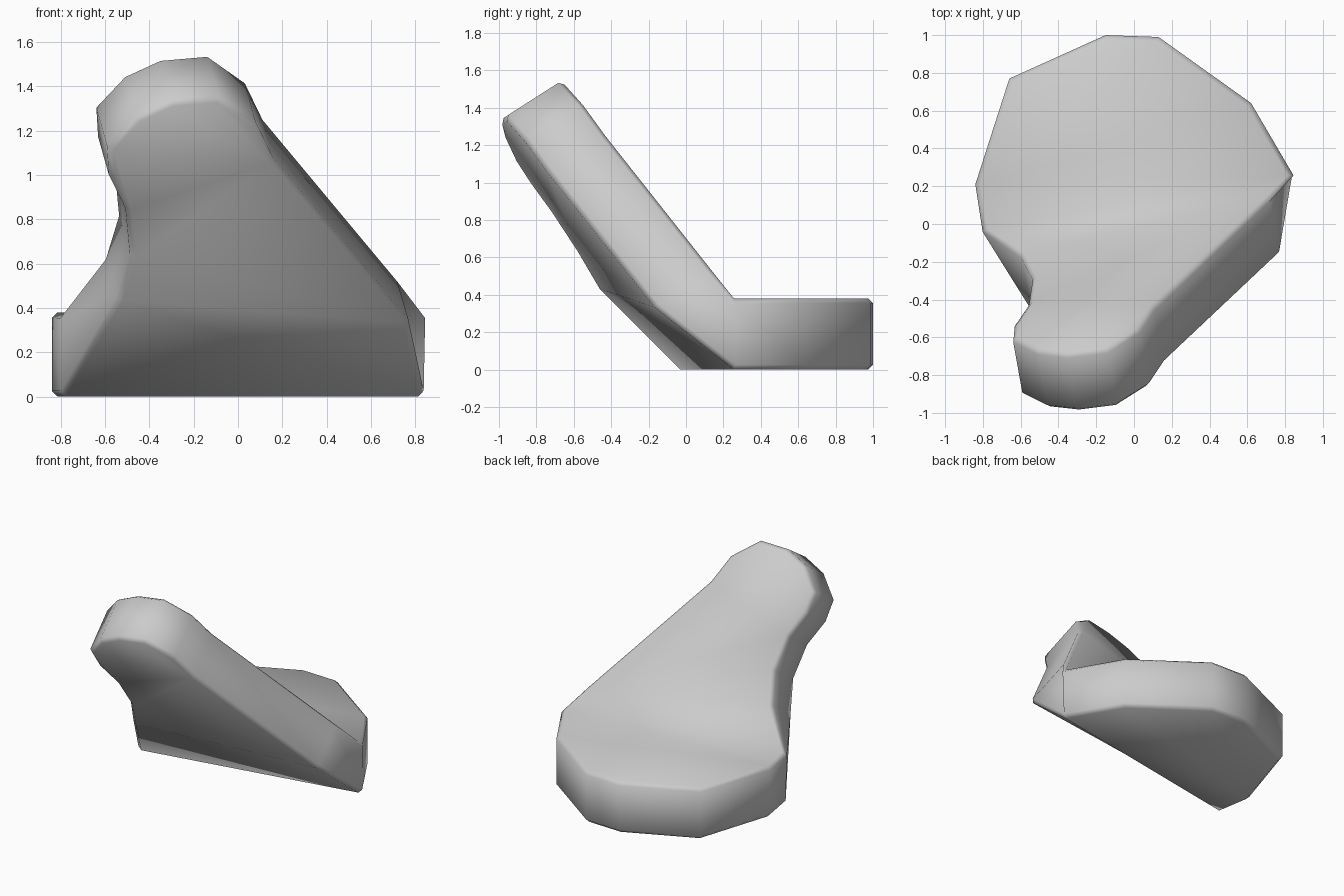
import bpy, bmesh
from mathutils import Vector

if "Cube" in bpy.data.objects:
    bpy.data.objects.remove(bpy.data.objects["Cube"])

# Upper outline in plan: level pad, running from the right fold end to the left fold end
PAD = [(0.84, 0.26), (0.62, 0.64), (0.13, 0.99), (-0.15, 1.0),
       (-0.66, 0.77), (-0.84, 0.21), (-0.80, -0.035)]
# Sloped arm, continuing from left, round the tip, down the right
ARM = [(-0.60, -0.16), (-0.54, -0.275), (-0.56, -0.41), (-0.635, -0.52),
       (-0.643, -0.605), (-0.513, -0.67), (-0.353, -0.688), (-0.143, -0.662),
       (0.027, -0.555), (0.107, -0.435), (0.717, 0.14)]
THICK = 0.38
SLOPE = 1.59

# Sloped plane rises away from the fold line
fold = Vector(PAD[0]) - Vector(PAD[-1])
rise = Vector((fold.y, -fold.x)).normalized()
drop = Vector((rise.x * SLOPE, rise.y * SLOPE, -1)).normalized() * 0.37


def arm_point(x, y):
    s = (Vector((x, y)) - Vector(PAD[0])).dot(rise)
    return Vector((x, y, THICK + SLOPE * s))


upper = [Vector((x, y, THICK)) for x, y in PAD] + [arm_point(*p) for p in ARM]
lower = [p - Vector((0, 0, THICK)) for p in upper[:len(PAD)]]
lower += [p + drop for p in upper[len(PAD):]]

bm = bmesh.new()
top = [bm.verts.new(p) for p in upper]
bot = [bm.verts.new(p) for p in lower]
n = len(top)

# Top and underside: pad, two strips beside the fold, arm
for ring in (top, bot):
    bm.faces.new(ring[1:6])
    bm.faces.new([ring[0], ring[1], ring[5], ring[6]])
    bm.faces.new([ring[0], ring[6], ring[7], ring[n - 1]])
    bm.faces.new(ring[7:])

# Side wall
for i in range(n):
    j = (i + 1) % n
    bm.faces.new([top[i], top[j], bot[j], bot[i]])
bmesh.ops.recalc_face_normals(bm, faces=bm.faces)

# Narrow softened rims
rims = [bm.edges.get((r[i], r[(i + 1) % n])) for r in (top, bot) for i in range(n)]
bmesh.ops.bevel(bm, geom=rims, offset=0.025, segments=1, affect='EDGES', clamp_overlap=True)
for f in bm.faces:
    f.smooth = True

mesh = bpy.data.meshes.new("bent_slab")
bm.to_mesh(mesh)
bm.free()
bpy.context.collection.objects.link(bpy.data.objects.new("bent_slab", mesh))
